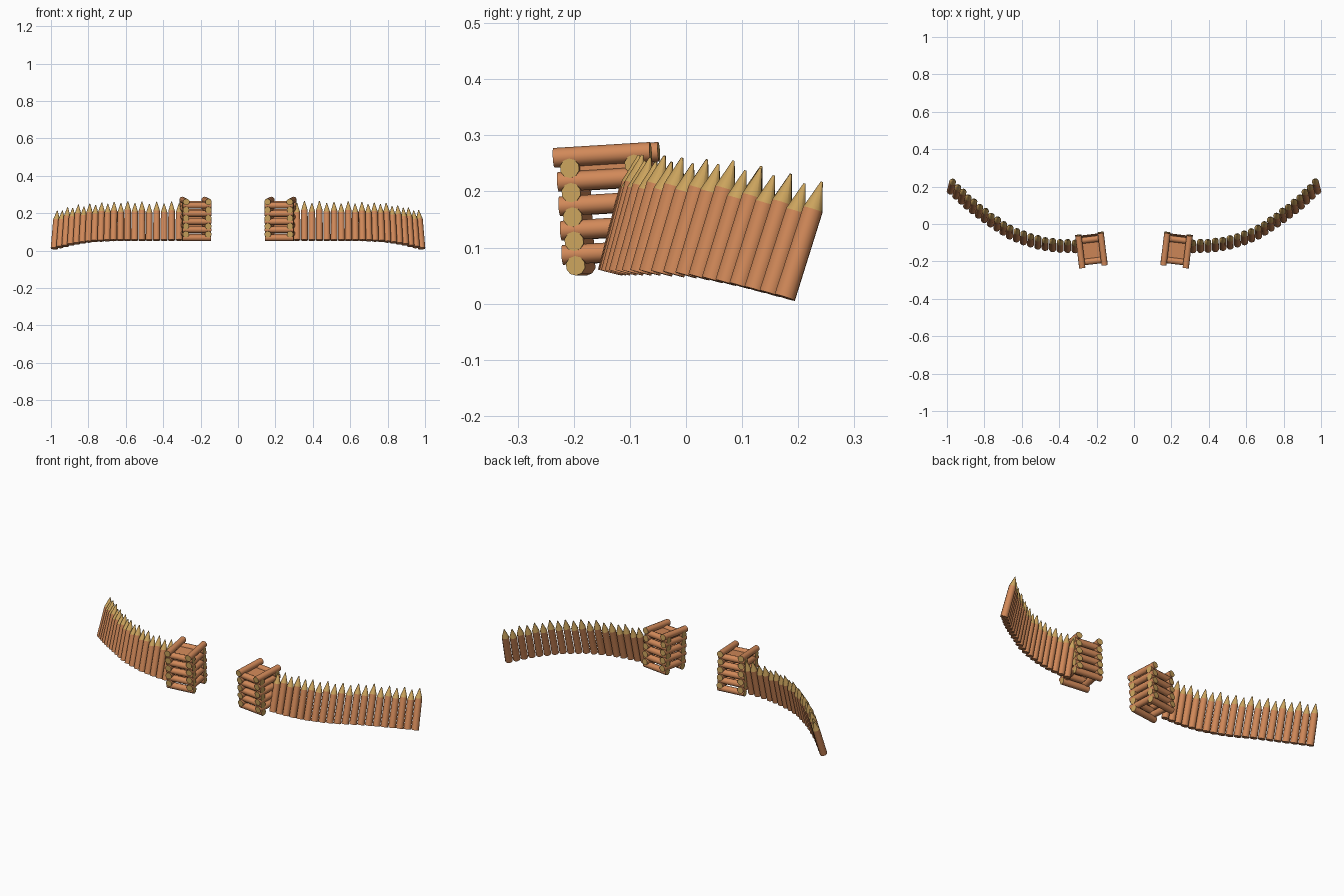
import bpy, bmesh, math, random
from mathutils import Matrix, Vector

if "Cube" in bpy.data.objects:
    bpy.data.objects.remove(bpy.data.objects["Cube"])

random.seed(4)
SIDES = 10


def material(name, rgb):
    m = bpy.data.materials.new(name)
    m.diffuse_color = (*rgb, 1)
    m.use_nodes = True
    m.node_tree.nodes["Principled BSDF"].inputs["Base Color"].default_value = m.diffuse_color
    return m


MATS = [material("bark", (0.64, 0.25, 0.10)), material("cut_wood", (0.60, 0.37, 0.11))]


def finish(bm, name):
    me = bpy.data.meshes.new(name)
    bm.to_mesh(me)
    bm.free()
    ob = bpy.data.objects.new(name, me)
    bpy.context.collection.objects.link(ob)
    for m in MATS:
        me.materials.append(m)
    bpy.ops.object.select_all(action='DESELECT')
    ob.select_set(True)
    bpy.context.view_layer.objects.active = ob
    bpy.ops.object.shade_smooth_by_angle(angle=math.radians(40))
    return ob


def rod(bm, a, b, r1, r2, side_mat=0, cap_mat=0, caps=True):
    """Round rod from a to b with its own side and cap colours."""
    a, b = Vector(a), Vector(b)
    d = b - a
    mat = Matrix.Translation((a + b) / 2) @ d.to_track_quat('Z', 'Y').to_matrix().to_4x4()
    res = bmesh.ops.create_cone(bm, cap_ends=caps, segments=SIDES, radius1=r1,
                                radius2=r2, depth=d.length, matrix=mat)
    for f in {f for v in res['verts'] for f in v.link_faces}:
        f.material_index = cap_mat if len(f.verts) == SIDES else side_mat


# Path of the stake feet on the right side
PATH = [Vector(p) for p in ((0.315, -0.138, 0.056), (0.42, -0.135, 0.055), (0.51, -0.120, 0.055),
                            (0.60, -0.093, 0.055), (0.67, -0.063, 0.055), (0.78, 0.008, 0.050),
                            (0.885, 0.087, 0.034), (0.982, 0.176, 0.011))]


def along(t):
    lens = [(q - p).length for p, q in zip(PATH, PATH[1:])]
    s = t * sum(lens)
    for p, q, l in zip(PATH, PATH[1:], lens):
        if s <= l:
            return p.lerp(q, s / l)
        s -= l
    return PATH[-1].copy()


def palisade(name, side):
    bm = bmesh.new()
    n = 20
    for i in range(n):
        t = i / (n - 1)
        foot = along(t)
        lean = Vector((-0.08 * t * t, 0.25 + 0.07 * t, 1)).normalized()
        length = 0.208 + (0.007 if i % 2 else -0.004) + random.uniform(-0.003, 0.003)
        shoulder = foot + lean * (length - 0.052)
        tip = foot + lean * length
        for p in (foot, shoulder, tip):
            p.x *= side
        rod(bm, foot, shoulder, 0.0195, 0.0185)
        rod(bm, shoulder, tip, 0.0185, 0.002, 1, 1)
    finish(bm, name)


def tower(name, side):
    bm = bmesh.new()
    r, hx, hy = 0.0175, 0.060, 0.058
    for i in range(5):
        # logs running sideways, then logs running front to back half a step higher
        z = -0.097 + 0.0435 * i
        for s in (-1, 1):
            rod(bm, (-0.077, s * hy, z), (0.077, s * hy, z), r, r, 0, 1)
            w = z + 0.0205
            e = 0.087 if i == 4 else 0.082
            rod(bm, (s * hx, -e, w), (s * hx, e, w), r, r, 0, 1)
    # lookout platform between the top logs
    box = Matrix.Translation((0, 0, 0.074)) @ Matrix.Diagonal((0.12, 0.116, 0.012, 1))
    bmesh.ops.create_cube(bm, size=1, matrix=box)
    place = (Matrix.Translation((side * 0.228, -0.136, 0.168))
             @ Matrix.Rotation(math.radians(-7 * side), 4, 'Z')
             @ Matrix.Rotation(math.radians(3.5), 4, 'X'))
    bm.transform(place)
    finish(bm, name)


for label, side in (("left", -1), ("right", 1)):
    palisade(label + "_stake_wall", side)
    tower(label + "_log_tower", side)
